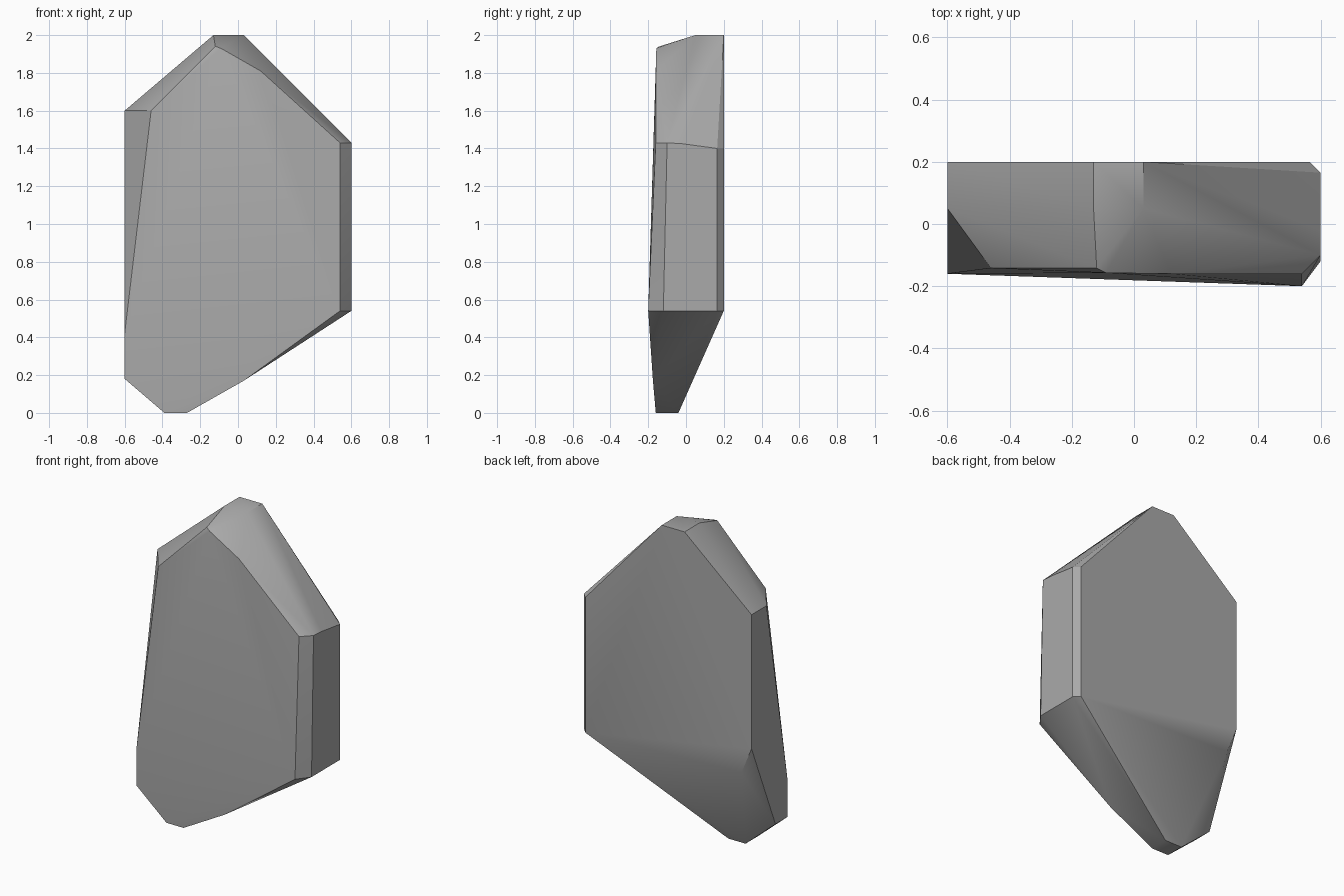
import bpy, bmesh, math

cube = bpy.data.objects.get("Cube")
if cube:
    bpy.data.objects.remove(cube, do_unlink=True)

# Stone colour
stone = bpy.data.materials.new("stone_grey")
stone.use_nodes = True
grey = (0.4, 0.4, 0.4, 1)
stone.diffuse_color = grey
stone.node_tree.nodes["Principled BSDF"].inputs["Base Color"].default_value = grey

# Corners of the chipped slab, by region
crown = [(-.13, .2, 2), (.03, .2, 2), (.03, .05, 2), (-.13, .05, 2),
         (-.12, -.142, 1.94), (-.09, -.157, 1.93), (.12, -.16, 1.81)]
left_side = [(.54, -.16, 1.43), (.6, -.1, 1.43), (.6, -.02, 1.425),
             (.6, .165, 1.4), (.565, .2, 1.4),
             (.54, -.2, .54), (.6, -.12, .54), (.6, .165, .54), (.565, .2, .54)]
right_side = [(-.6, .2, 1.6), (-.6, .05, 1.6), (-.46, -.142, 1.6),
              (-.6, -.16, .42), (-.6, -.16, .18), (-.6, -.04, .18),
              (-.6, .2, .75), (-.53, .2, .58)]
foot = [(x, y, 0) for x in (-.39, -.27) for y in (-.16, -.04)] + [(.03, -.175, .17)]

# Wrap the corners in a convex skin and merge flat triangles
bm = bmesh.new()
for co in crown + left_side + right_side + foot:
    bm.verts.new(co)
bmesh.ops.convex_hull(bm, input=bm.verts)
bmesh.ops.dissolve_limit(bm, angle_limit=math.radians(0.5),
                         verts=bm.verts, edges=bm.edges)
bmesh.ops.recalc_face_normals(bm, faces=bm.faces)
mesh = bpy.data.meshes.new("rock_slab")
bm.to_mesh(mesh)
bm.free()
mesh.materials.append(stone)

rock = bpy.data.objects.new("rock_slab", mesh)
bpy.context.collection.objects.link(rock)
bpy.context.view_layer.objects.active = rock
rock.select_set(True)
bpy.ops.object.shade_smooth_by_angle(angle=math.radians(30))
